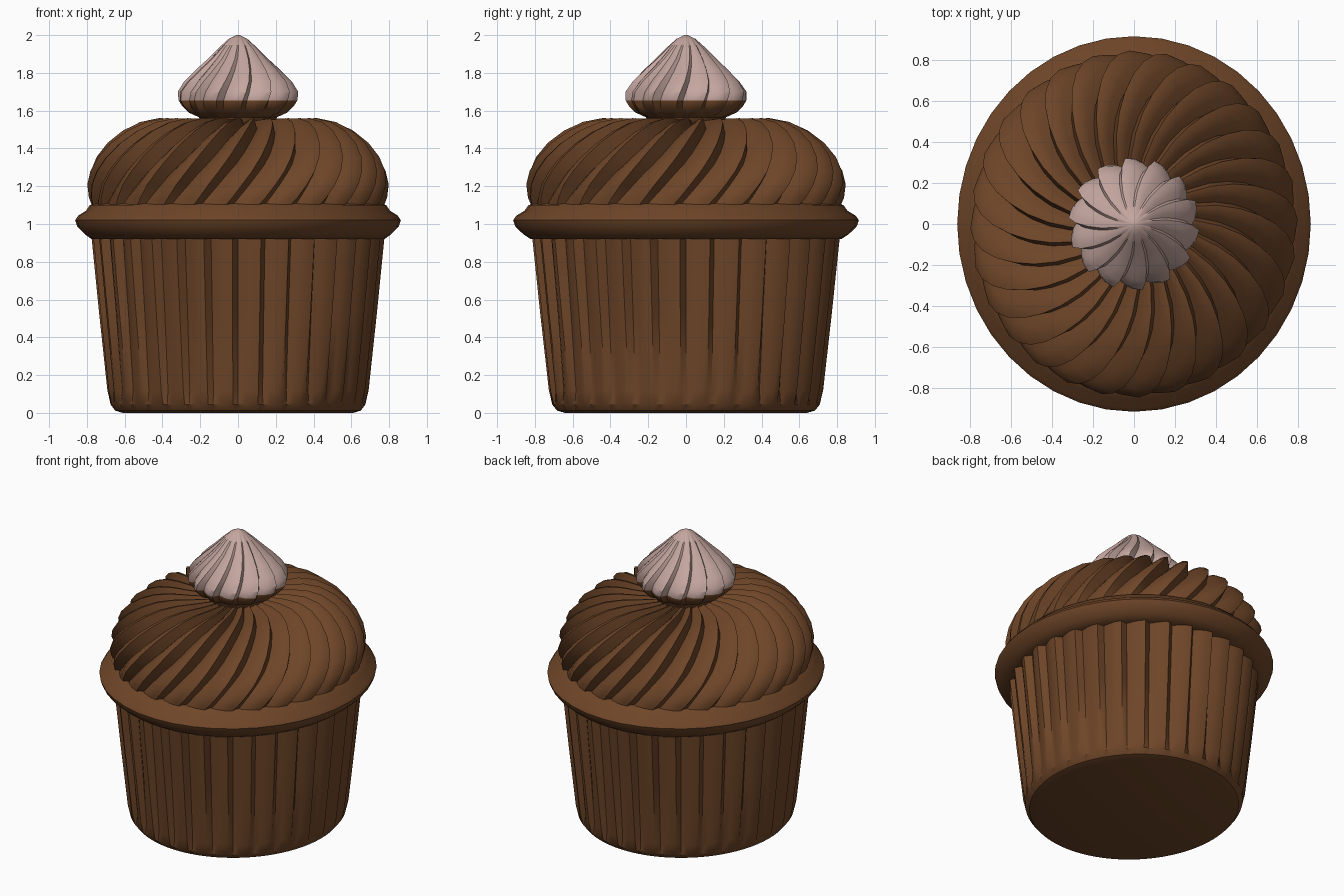
import bpy, bmesh, math

if "Cube" in bpy.data.objects:
    bpy.data.objects.remove(bpy.data.objects["Cube"])


def material(name, rgb):
    m = bpy.data.materials.new(name)
    m.diffuse_color = (*rgb, 1.0)
    m.use_nodes = True
    m.node_tree.nodes["Principled BSDF"].inputs["Base Color"].default_value = m.diffuse_color
    return m


brown = material("chocolate brown", (0.155, 0.060, 0.021))
pink = material("pale pink cream", (0.56, 0.385, 0.35))

# one pleat: (position along pleat, height), slow rise then sharp drop
SAW = [(0.0, 0.0), (0.28, 0.5), (0.55, 0.88), (0.80, 1.0)]
ROUND = [(0.0, 0.0), (0.5, 0.0)]


def lathe(name, rings, count, shape, y_scale, mats, split=None, angle=32):
    """rings: (radius, z, pleat depth inward, pleat depth downward, twist in degrees)"""
    bm = bmesh.new()
    loops = []
    for r, z, d_in, d_down, twist in rings:
        loop = []
        for i in range(count):
            for pos, h in shape:
                a = 2 * math.pi * (i + pos) / count + math.radians(twist)
                rr = r - d_in * (1 - h)
                loop.append(bm.verts.new((rr * math.cos(a), rr * y_scale * math.sin(a),
                                          z - d_down * (1 - h))))
        loops.append(loop)
    n = len(loops[0])
    for lo, hi in zip(loops, loops[1:]):
        for i in range(n):
            j = (i + 1) % n
            bm.faces.new((lo[i], lo[j], hi[j], hi[i]))
    bm.faces.new(loops[0][::-1])
    bm.faces.new(loops[-1])
    if split is not None:
        for f in bm.faces:
            f.material_index = int(f.calc_center_median().z > split)
    me = bpy.data.meshes.new(name)
    bm.to_mesh(me)
    bm.free()
    for m in mats:
        me.materials.append(m)
    ob = bpy.data.objects.new(name, me)
    bpy.context.collection.objects.link(ob)
    bpy.ops.object.select_all(action='DESELECT')
    ob.select_set(True)
    bpy.context.view_layer.objects.active = ob
    bpy.ops.object.shade_smooth_by_angle(angle=math.radians(angle))
    return ob


# pleated paper cup with a plain rounded foot
lathe("pleated_cup", [
    (0.61, 0.0, 0, 0, 0), (0.65, 0.012, 0, 0, 0), (0.675, 0.045, 0, 0, 0),
    (0.692, 0.12, 0.025, 0, 0), (0.735, 0.52, 0.038, 0, 0),
    (0.778, 0.95, 0.045, 0, 0)], 32, SAW, 1.05, [brown])

# rolled rim around the cup
lathe("cup_rim", [
    (0.70, 0.925, 0, 0, 0), (0.775, 0.92, 0, 0, 0), (0.81, 0.945, 0, 0, 0),
    (0.85, 0.985, 0, 0, 0), (0.862, 1.02, 0, 0, 0), (0.845, 1.045, 0, 0, 0),
    (0.805, 1.07, 0, 0, 0), (0.785, 1.10, 0, 0, 0), (0.72, 1.12, 0, 0, 0)],
    20, ROUND, 1.062, [brown], angle=50)

# swirled frosting dome, twisting clockwise towards the outside
dome = [(0.77, 1.08, 0.01, 0), (0.79, 1.14, 0.04, 0), (0.798, 1.21, 0.065, 0.01),
        (0.785, 1.28, 0.07, 0.02), (0.75, 1.355, 0.065, 0.04),
        (0.69, 1.43, 0.055, 0.055), (0.61, 1.495, 0.04, 0.06),
        (0.52, 1.54, 0.025, 0.06), (0.42, 1.56, 0.01, 0.055),
        (0.31, 1.558, 0, 0.04), (0.20, 1.55, 0, 0.02), (0.10, 1.54, 0, 0)]
lathe("swirled_frosting",
      [(r, z, a, b, -42 + 42 * i / (len(dome) - 1)) for i, (r, z, a, b) in enumerate(dome)],
      28, SAW, 1.06, [brown])

# piped cream peak: brown underside, pink fluted top
lathe("cream_peak", [
    (0.19, 1.53, 0, 0, -6), (0.21, 1.565, 0.01, 0, -6), (0.265, 1.59, 0.02, 0, -5),
    (0.30, 1.625, 0.03, 0, -4), (0.318, 1.655, 0.04, 0, -3), (0.32, 1.70, 0.045, 0, 0),
    (0.285, 1.755, 0.04, 0, 4), (0.225, 1.815, 0.03, 0, 8), (0.16, 1.875, 0.018, 0, 12),
    (0.10, 1.935, 0.008, 0, 15), (0.05, 1.98, 0.003, 0, 17), (0.01, 2.0, 0, 0, 18)],
    14, SAW, 1.01, [brown, pink], split=1.655)
